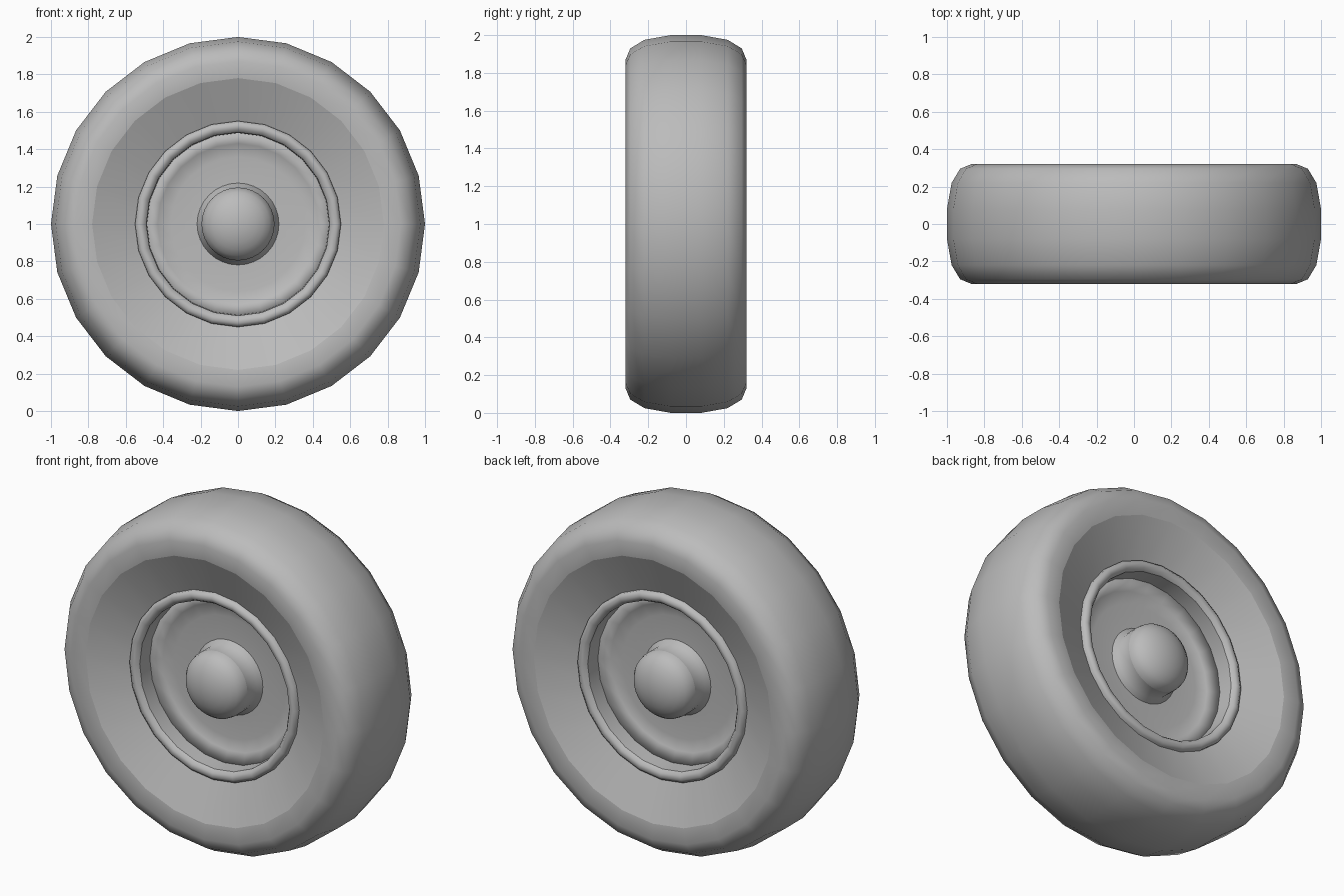
import bpy, bmesh, math

cube = bpy.data.objects.get("Cube")
if cube:
    bpy.data.objects.remove(cube)

grey = bpy.data.materials.new("plain grey")
grey.use_nodes = True
colour = (0.5, 0.5, 0.5, 1)
grey.diffuse_color = colour
grey.node_tree.nodes["Principled BSDF"].inputs["Base Color"].default_value = colour


def lathe(name, half, segments=24, crease=(), closed=False):
    """Revolve (radius, depth) points, mirrored front to back, about the axle."""
    profile = [(r, -d) for r, d in half] + [(r, d) for r, d in reversed(half)]
    bm = bmesh.new()
    rings = []
    for r, y in profile:
        if r == 0:
            rings.append([bm.verts.new((0, y, 1))] * segments)
            continue
        angles = [2 * math.pi * i / segments for i in range(segments)]
        rings.append([bm.verts.new((r * math.sin(a), y, 1 + r * math.cos(a)))
                      for a in angles])
    pairs = list(zip(rings, rings[1:]))
    if closed:
        pairs.append((rings[-1], rings[0]))
    for a, b in pairs:
        for i in range(segments):
            j = (i + 1) % segments
            corners = dict.fromkeys((a[i], a[j], b[j], b[i]))
            bm.faces.new(list(corners)).smooth = True
    # Sharp edges around the chosen rings
    for k in crease:
        for ring in (rings[k], rings[-1 - k]):
            for i in range(segments):
                edge = bm.edges.get((ring[i], ring[(i + 1) % segments]))
                if edge:
                    edge.smooth = False
    bmesh.ops.recalc_face_normals(bm, faces=bm.faces[:])
    mesh = bpy.data.meshes.new(name)
    bm.to_mesh(mesh)
    bm.free()
    mesh.materials.append(grey)
    obj = bpy.data.objects.new(name, mesh)
    bpy.context.collection.objects.link(obj)
    return obj


# Tyre: sloping sidewall, rounded shoulder and tread
lathe("tyre", [(0.52, 0.2), (0.78, 0.31), (0.87, 0.32), (0.93, 0.295),
               (0.975, 0.22), (1.0, 0.08)], crease=(0, 1), closed=True)

# Rim: rounded lip with a straight inner wall
lathe("rim", [(0.485, 0.07), (0.49, 0.22), (0.505, 0.24), (0.53, 0.245),
              (0.55, 0.23), (0.552, 0.19)], crease=(0, 1, 5), closed=True)

# Dished disc filling the rim
lathe("wheel_disc", [(0, 0.08), (0.2, 0.08), (0.36, 0.08), (0.43, 0.09),
                     (0.487, 0.13)])

# Hub: short axle barrel with a flattened dome on each end
dome = [(0.195 * math.sin(t), 0.19 + 0.115 * math.cos(t))
        for t in (math.pi / 2 * i / 6 for i in range(7))]
lathe("hub", dome + [(0.195, 0.1), (0.22, 0.079)], segments=32, crease=(6,))
